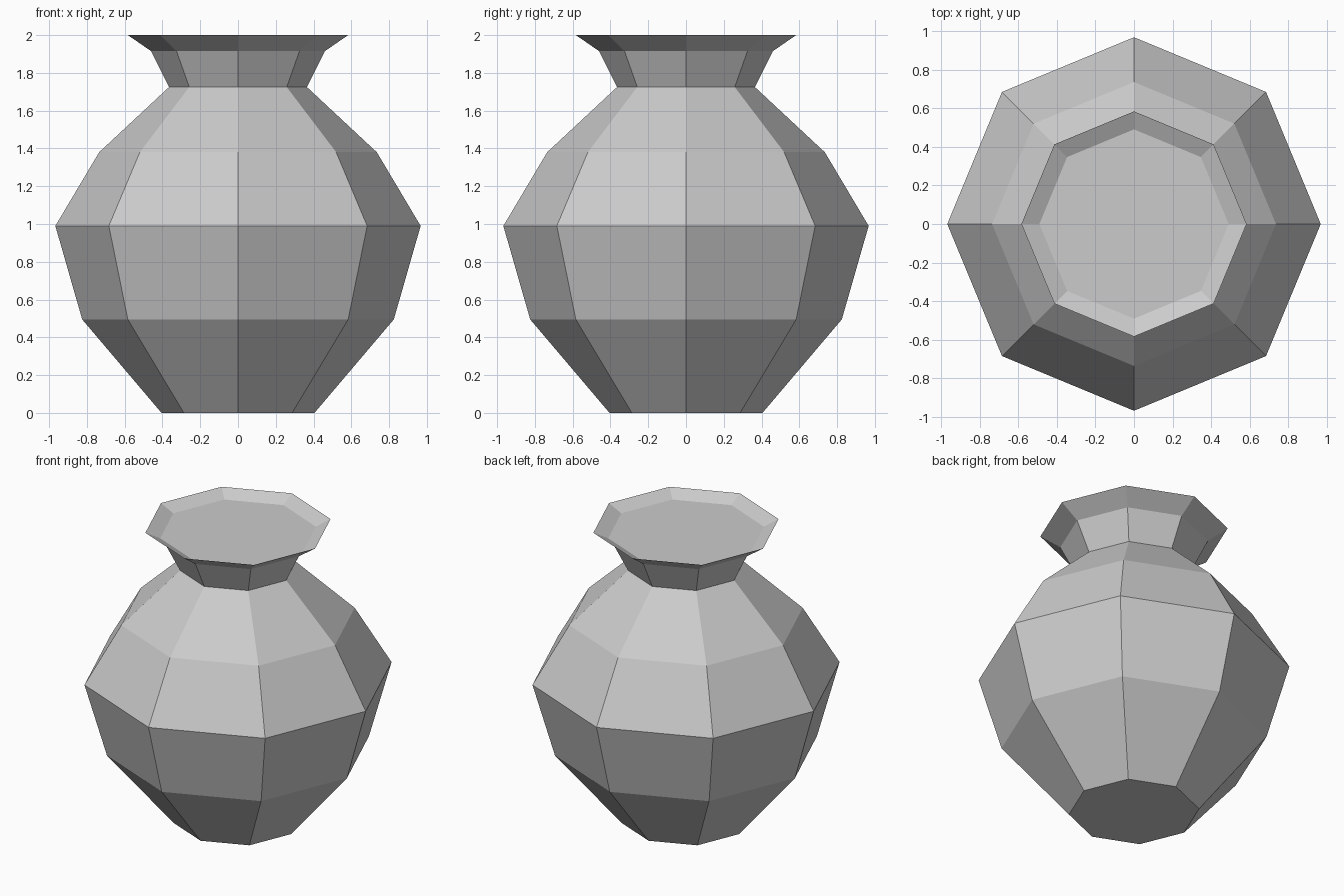
import bpy
import bmesh
from math import cos, sin, tau

cube = bpy.data.objects.get("Cube")
if cube:
    bpy.data.objects.remove(cube, do_unlink=True)

SIDES = 8

# Single plain clay colour
clay = bpy.data.materials.new("grey_clay")
clay.use_nodes = True
colour = (0.6, 0.6, 0.6, 1)
clay.diffuse_color = colour
bsdf = next(n for n in clay.node_tree.nodes if n.type == "BSDF_PRINCIPLED")
bsdf.inputs["Base Color"].default_value = colour

# Radius and height: foot, belly, shoulder, neck, flared lip, inner fill
profile = [
    (0.405, 0.0), (0.825, 0.495), (0.967, 0.99), (0.735, 1.38),
    (0.365, 1.725), (0.46, 1.915), (0.583, 2.0), (0.49, 1.955),
]

# Octagonal rings with corners on the axes
bm = bmesh.new()
rings = []
for radius, height in profile:
    angles = [tau * i / SIDES for i in range(SIDES)]
    rings.append([bm.verts.new((radius * cos(a), radius * sin(a), height)) for a in angles])

# Side walls between neighbouring rings
for low, high in zip(rings, rings[1:]):
    for i in range(SIDES):
        j = (i + 1) % SIDES
        bm.faces.new((low[i], low[j], high[j], high[i]))

# Flat base and flat fill inside the lip
bm.faces.new(rings[0][::-1])
bm.faces.new(rings[-1])

mesh = bpy.data.meshes.new("vase")
bm.to_mesh(mesh)
bm.free()
mesh.materials.append(clay)
vase = bpy.data.objects.new("vase", mesh)
bpy.context.collection.objects.link(vase)
